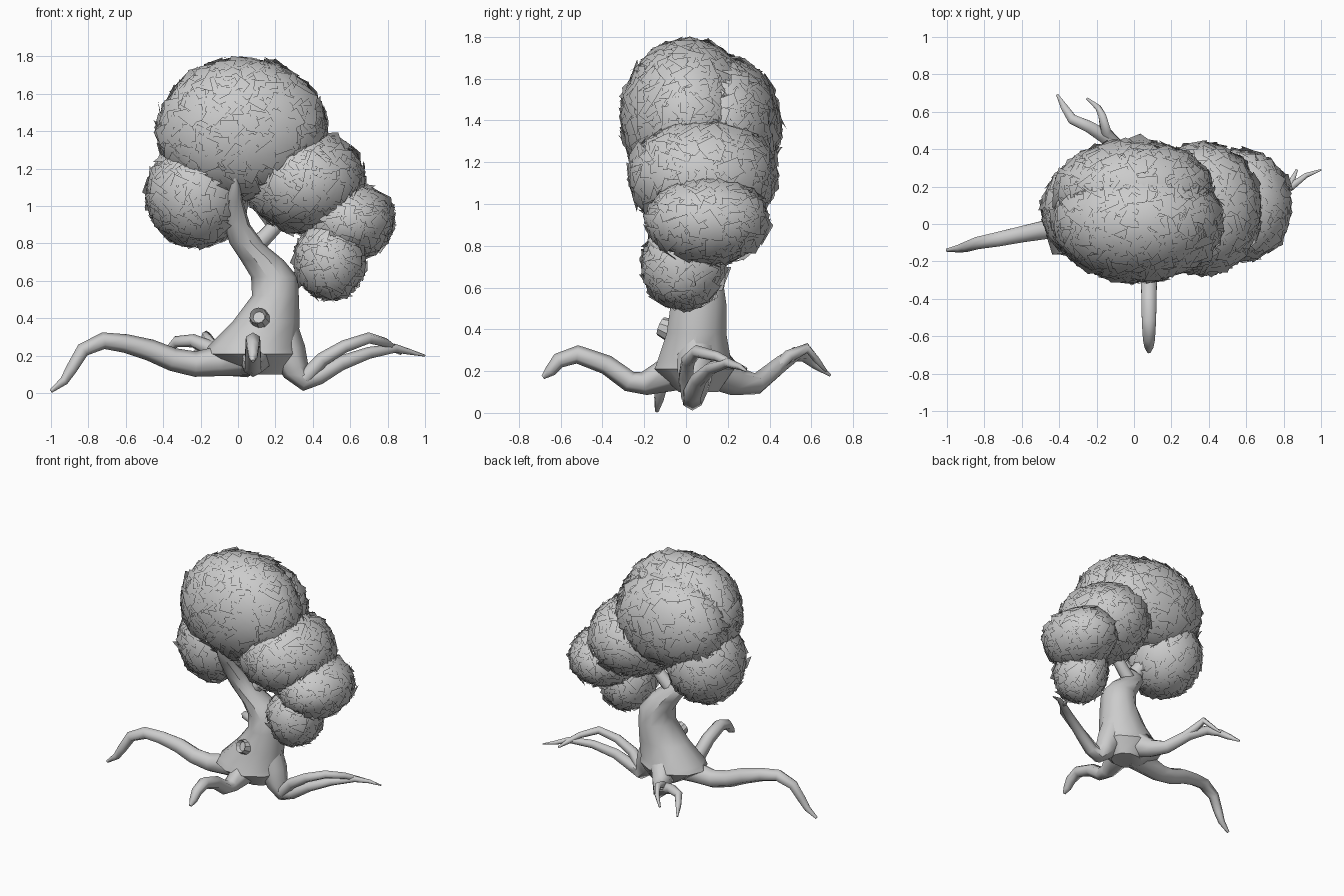
import bpy, bmesh, math, random
from mathutils import Vector, Matrix

random.seed(7)
cube = bpy.data.objects.get("Cube")
if cube:
    bpy.data.objects.remove(cube, do_unlink=True)


def material(name, colour):
    m = bpy.data.materials.new(name)
    m.use_nodes = True
    m.diffuse_color = colour
    m.node_tree.nodes["Principled BSDF"].inputs["Base Color"].default_value = colour
    return m


GREY = material("plain grey", (0.6, 0.6, 0.6, 1))


def finish(bm, name, smooth=None):
    me = bpy.data.meshes.new(name)
    bm.to_mesh(me)
    bm.free()
    me.materials.append(GREY)
    ob = bpy.data.objects.new(name, me)
    bpy.context.collection.objects.link(ob)
    if smooth:
        bpy.ops.object.select_all(action='DESELECT')
        ob.select_set(True)
        bpy.context.view_layer.objects.active = ob
        bpy.ops.object.shade_smooth_by_angle(angle=math.radians(smooth))
    return ob


def skin(rings, name, smooth):
    """Join rings of points into a closed tube."""
    bm = bmesh.new()
    loops = [[bm.verts.new(p) for p in ring] for ring in rings]
    n = len(loops[0])
    for a, b in zip(loops, loops[1:]):
        for i in range(n):
            j = (i + 1) % n
            bm.faces.new((a[i], a[j], b[j], b[i]))
    bm.faces.new(loops[0][::-1])
    bm.faces.new(loops[-1])
    bmesh.ops.recalc_face_normals(bm, faces=bm.faces)
    return finish(bm, name, smooth)


def limb(name, path, sides=6, smooth=62):
    """Tapering limb along (x, y, z, radius) points."""
    pts = [Vector(p[:3]) for p in path]
    rings = []
    for i, p in enumerate(pts):
        t = (pts[min(i + 1, len(pts) - 1)] - pts[max(i - 1, 0)]).normalized()
        side = t.cross(Vector((0, 0, 1))).normalized()
        up = side.cross(t)
        r = path[i][3]
        rings.append([p + r * (math.cos(a) * side + math.sin(a) * up)
                      for a in (math.tau * (k + 0.5) / sides for k in range(sides))])
    return skin(rings, name, smooth)


# Trunk: level rings of centre x, centre y, height, half width, half depth
trunk = [(.12, .06, .1, .12, .1), (.075, .04, .21, .25, .2), (.08, .04, .25, .24, .185),
         (.15, .05, .38, .18, .15), (.2, .06, .52, .125, .14), (.195, .06, .62, .125, .125),
         (.13, .05, .71, .115, .11), (.045, .02, .8, .09, .09), (-.005, -.03, .9, .07, .07),
         (-.02, -.11, 1.02, .048, .05), (-.015, -.18, 1.1, .026, .03),
         (-.015, -.21, 1.17, .014, .014)]
skin([[(x + rx * math.cos(a), y + ry * math.sin(a), z)
       for a in (math.tau * k / 10 for k in range(10))]
      for x, y, z, rx, ry in trunk], "trunk", 40)

# Boughs
limb("left_bough", [(.05, .05, .74, .05), (.16, .06, .85, .045), (.26, .07, .96, .042),
                    (.36, .08, 1.1, .025)], 8)
limb("back_bough", [(.0, .02, .88, .06), (-.06, .1, 1.0, .05), (-.12, .14, 1.15, .025)], 8)

# Roots
limb("right_root", [(.04, .03, .2, .11), (-.1, .01, .17, .08), (-.23, 0, .155, .068),
                    (-.35, -.02, .18, .062), (-.47, -.03, .23, .058), (-.6, -.055, .265, .05),
                    (-.72, -.08, .28, .045), (-.83, -.1, .23, .038), (-.89, -.12, .13, .032),
                    (-.93, -.13, .065, .024), (-1, -.14, .01, .01)])
limb("front_root", [(.1, -.02, .21, .1), (.08, -.2, .14, .056), (.08, -.27, .15, .05),
                    (.08, -.38, .23, .047), (.08, -.52, .28, .044), (.08, -.61, .25, .037),
                    (.08, -.65, .2, .028), (.08, -.685, .17, .01)])
limb("back_root", [(.1, .1, .24, .12), (.04, .24, .15, .07), (-.02, .34, .14, .052),
                   (-.13, .45, .23, .044), (-.24, .52, .28, .036), (-.33, .56, .275, .03),
                   (-.37, .62, .23, .022), (-.41, .69, .18, .007)])
limb("back_root_fork", [(-.08, .42, .2, .03), (-.15, .49, .27, .032), (-.17, .58, .31, .024),
                        (-.19, .62, .26, .018), (-.25, .67, .2, .007)])
limb("left_root", [(.22, .05, .38, .09), (.27, .045, .22, .095), (.31, .035, .12, .075),
                   (.36, .03, .06, .05), (.43, .03, .09, .046), (.55, .06, .16, .04),
                   (.7, .12, .215, .032), (.84, .2, .24, .024), (.92, .26, .22, .015),
                   (1, .29, .2, .005)])
limb("left_root_fork", [(.36, .02, .08, .045), (.45, 0, .18, .038), (.57, .01, .25, .034),
                        (.7, .05, .295, .03), (.79, .15, .27, .024), (.84, .22, .235, .02),
                        (.87, .29, .21, .007)])

# Hollow knot on the trunk front
bm = bmesh.new()
bmesh.ops.create_cone(bm, cap_ends=True, segments=10, radius1=.062, radius2=.046, depth=.08)
bm.faces.ensure_lookup_table()
top = max(bm.faces, key=lambda f: f.calc_center_median().z)
bmesh.ops.inset_region(bm, faces=[top], thickness=.014)
bmesh.ops.translate(bm, verts=top.verts, vec=(0, 0, -.025))
aim = Vector((-.25, -1, .4)).to_track_quat('Z', 'Y').to_matrix().to_4x4()
bm.transform(Matrix.Translation((.115, -.085, .4)) @ aim)
finish(bm, "trunk_knot", 30)

# Foliage clumps: centre and half sizes
clumps = {
    "crown": ((.02, .01, 1.41), (.44, .31, .37)),
    "back_crown": ((.0, .17, 1.37), (.41, .27, .33)),
    "right_clump": ((-.22, .07, 1.07), (.26, .27, .28)),
    "left_clump": ((.36, .08, 1.13), (.31, .34, .27)),
    "outer_clump": ((.59, .1, .92), (.235, .28, .2)),
    "low_clump": ((.49, -.01, .71), (.175, .19, .2)),
}


def buried(p, own):
    return any(name != own and
               sum(((p[i] - c[i]) / s[i]) ** 2 for i in range(3)) < .8
               for name, (c, s) in clumps.items())


def foliage(name, centre, size):
    """Rounded core covered with square leaf cards lying almost flat on it."""
    c, s = Vector(centre), Vector(size)

    def outward(p):
        return Vector([(p[i] - c[i]) / s[i] ** 2 for i in range(3)]).normalized()

    bm = bmesh.new()
    bmesh.ops.create_icosphere(bm, subdivisions=3, radius=.94,
                               matrix=Matrix.Translation(c) @ Matrix.Diagonal(s).to_4x4())
    for _ in range(int(2600 * (s.x * s.y + s.y * s.z + s.x * s.z))):
        d = Vector([random.gauss(0, 1) for _ in range(3)]).normalized()
        p = c + d * s * random.uniform(.97, 1.02)
        if buried(p, name):
            continue
        normal = outward(p) + .15 * Vector([random.gauss(0, 1) for _ in range(3)])
        m = Matrix.Translation(p) @ normal.to_track_quat('Z', 'Y').to_matrix().to_4x4() \
            @ Matrix.Rotation(random.uniform(0, math.tau), 4, 'Z')
        w, h = random.uniform(.042, .062), random.uniform(.042, .062)
        bm.faces.new([bm.verts.new(m @ Vector((x * w, y * h, 0)))
                      for x, y in ((-1, -1), (1, -1), (1, 1), (-1, 1))])
    for f in bm.faces:
        f.smooth = True
    # Leaves shade as one soft rounded mass
    me = finish(bm, name).data
    me.normals_split_custom_set_from_vertices([outward(v.co) for v in me.vertices])


for name, (centre, size) in clumps.items():
    foliage(name, centre, size)
